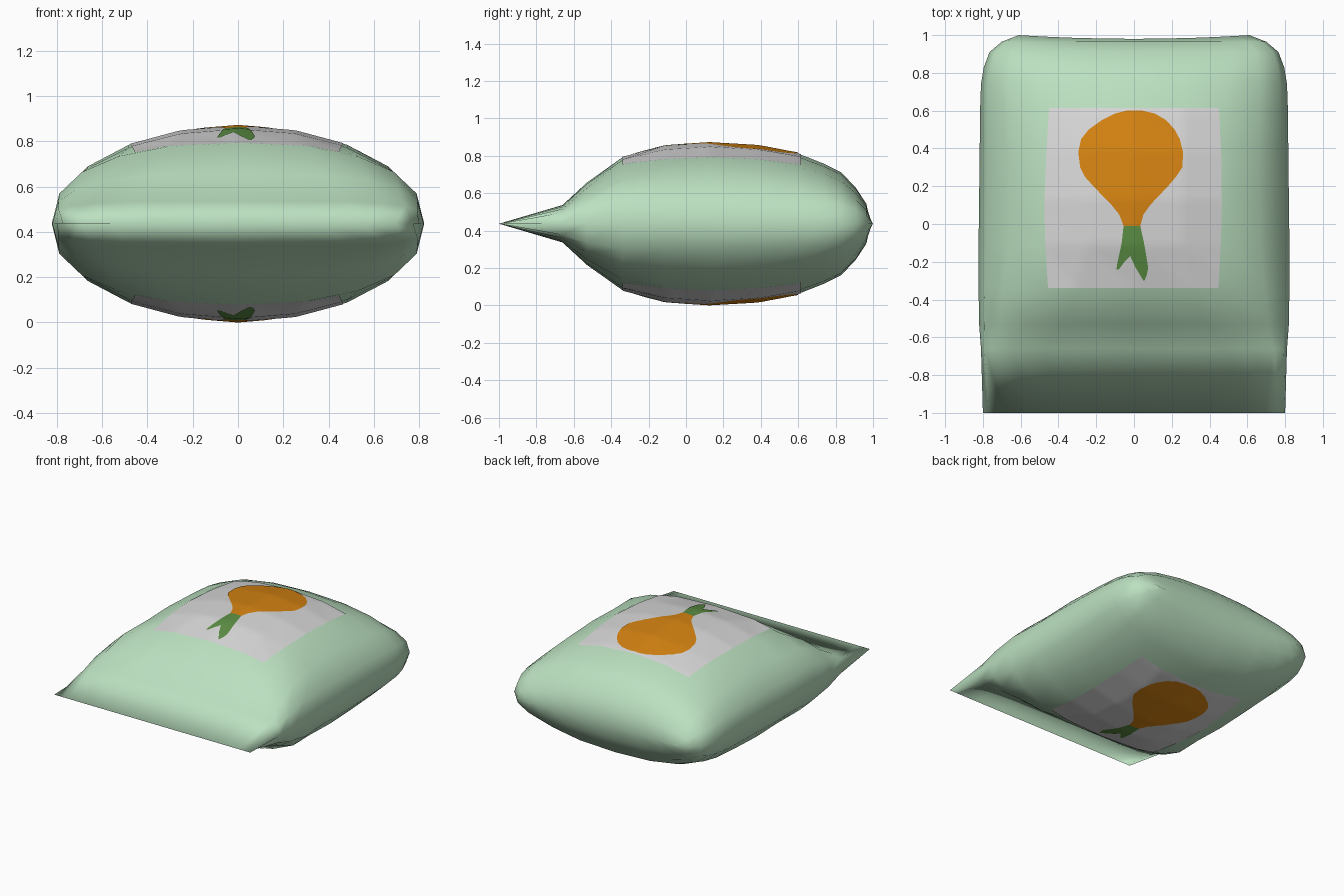
import bpy, bmesh, math
from mathutils import Vector
from mathutils.bvhtree import BVHTree

if "Cube" in bpy.data.objects:
    bpy.data.objects.remove(bpy.data.objects["Cube"])

MID = 0.435   # height of the seam plane
SEG = 20


def material(name, rgb):
    m = bpy.data.materials.new(name)
    m.diffuse_color = (*rgb, 1)
    m.use_nodes = True
    m.node_tree.nodes["Principled BSDF"].inputs["Base Color"].default_value = m.diffuse_color
    return m


bag_green = material("pale green", (0.50, 0.75, 0.53))
label_grey = material("light grey", (0.70, 0.70, 0.70))
orange = material("orange", (0.69, 0.235, 0.006))
leaf_green = material("leaf green", (0.11, 0.28, 0.06))


def finish(name, bm, mat):
    for f in bm.faces:
        f.smooth = True
    me = bpy.data.meshes.new(name)
    bm.to_mesh(me)
    me.materials.append(mat)
    ob = bpy.data.objects.new(name, me)
    bpy.context.collection.objects.link(ob)
    return ob


# Bag: superellipse sections (y, half width, half height, squareness)
sections = [(-1.00, 0.80, 0.00, 3.0), (-0.66, 0.81, 0.10, 4.5),
            (-0.53, 0.82, 0.22, 3.0), (-0.34, 0.823, 0.355, 2.4),
            (-0.11, 0.823, 0.415, 2.0), (0.13, 0.82, 0.431, 2.0),
            (0.39, 0.817, 0.415, 2.0), (0.60, 0.815, 0.375, 2.1),
            (0.74, 0.81, 0.32, 2.2), (0.83, 0.795, 0.275, 2.3),
            (0.91, 0.765, 0.19, 2.6), (0.965, 0.70, 0.105, 2.8),
            (0.98, 0.61, 0.00, 3.0)]


def power(v, e):
    return math.copysign(abs(v) ** e, v) if abs(v) > 1e-6 else 0.0


bm = bmesh.new()
rings = []
for y, w, h, n in sections:
    ring = []
    for i in range(SEG):
        a = 2 * math.pi * i / SEG
        x = w * power(math.cos(a), 2 / n)
        bow = 0.02 * (x / 0.61) ** 2 if y == 0.98 else 0   # back edge bows in
        ring.append(bm.verts.new((x, y + bow, MID + h * power(math.sin(a), 2 / n))))
    rings.append(ring)
for a, b in zip(rings, rings[1:]):
    for i in range(SEG):
        j = (i + 1) % SEG
        bm.faces.new((a[i], a[j], b[j], b[i]))
bmesh.ops.remove_doubles(bm, verts=bm.verts, dist=0.0005)
bmesh.ops.recalc_face_normals(bm, faces=bm.faces)
tree = BVHTree.FromBMesh(bm)
finish("bag", bm, bag_green)
bm.free()


# Printed details: thin sheets draped on the bag from rows (y, left, right)
def decal(name, rows, side, lift, mat):
    dense = []
    for (y0, l0, r0), (y1, l1, r1) in zip(rows, rows[1:]):
        steps = max(1, math.ceil(abs(y1 - y0) / 0.03))
        for k in range(steps):
            t = k / steps
            dense.append((y0 + (y1 - y0) * t, l0 + (l1 - l0) * t, r0 + (r1 - r0) * t))
    dense.append(rows[-1])
    cols = max(2, math.ceil(max(r - l for _, l, r in rows) / 0.03))
    bm = bmesh.new()
    grid = []
    for y, l, r in dense:
        line = []
        for c in range(cols + 1):
            x = l + (r - l) * c / cols
            hit = tree.ray_cast(Vector((x, y, side * 5)), Vector((0, 0, -side)))[0]
            line.append(bm.verts.new((x, y, hit.z + side * lift)))
        grid.append(line)
    for a, b in zip(grid, grid[1:]):
        for c in range(cols):
            quad = (a[c], b[c], b[c + 1], a[c + 1])
            bm.faces.new(quad if side > 0 else quad[::-1])
    finish(name, bm, mat)
    bm.free()


label = [(0.615, -0.45, 0.45), (0.35, -0.465, 0.462), (0.1, -0.475, 0.465),
         (-0.1, -0.47, 0.46), (-0.34, -0.455, 0.447)]
bulb = [(0.60, -0.04, 0.045), (0.585, -0.1, 0.11), (0.55, -0.17, 0.17),
        (0.50, -0.24, 0.215), (0.45, -0.28, 0.242), (0.38, -0.295, 0.26),
        (0.30, -0.285, 0.256), (0.25, -0.26, 0.222), (0.20, -0.215, 0.18),
        (0.10, -0.118, 0.085), (0.05, -0.078, 0.05), (-0.01, -0.055, 0.033)]
left_leaf = [(-0.01, -0.055, -0.01), (-0.10, -0.065, -0.012),
             (-0.17, -0.08, -0.02), (-0.20, -0.087, -0.05), (-0.24, -0.093, -0.08)]
right_leaf = [(-0.01, -0.01, 0.033), (-0.10, -0.012, 0.053), (-0.17, -0.02, 0.065),
              (-0.23, 0.008, 0.075), (-0.27, 0.032, 0.068), (-0.30, 0.05, 0.055)]
for side, place in ((1, "top"), (-1, "bottom")):
    decal(place + "_label", label, side, 0.003, label_grey)
    decal(place + "_bulb", bulb, side, 0.006, orange)
    decal(place + "_left_leaf", left_leaf, side, 0.006, leaf_green)
    decal(place + "_right_leaf", right_leaf, side, 0.006, leaf_green)

# Rest the model on the ground
low = min(v.co.z for o in bpy.data.objects for v in o.data.vertices)
for o in bpy.data.objects:
    for v in o.data.vertices:
        v.co.z -= low
